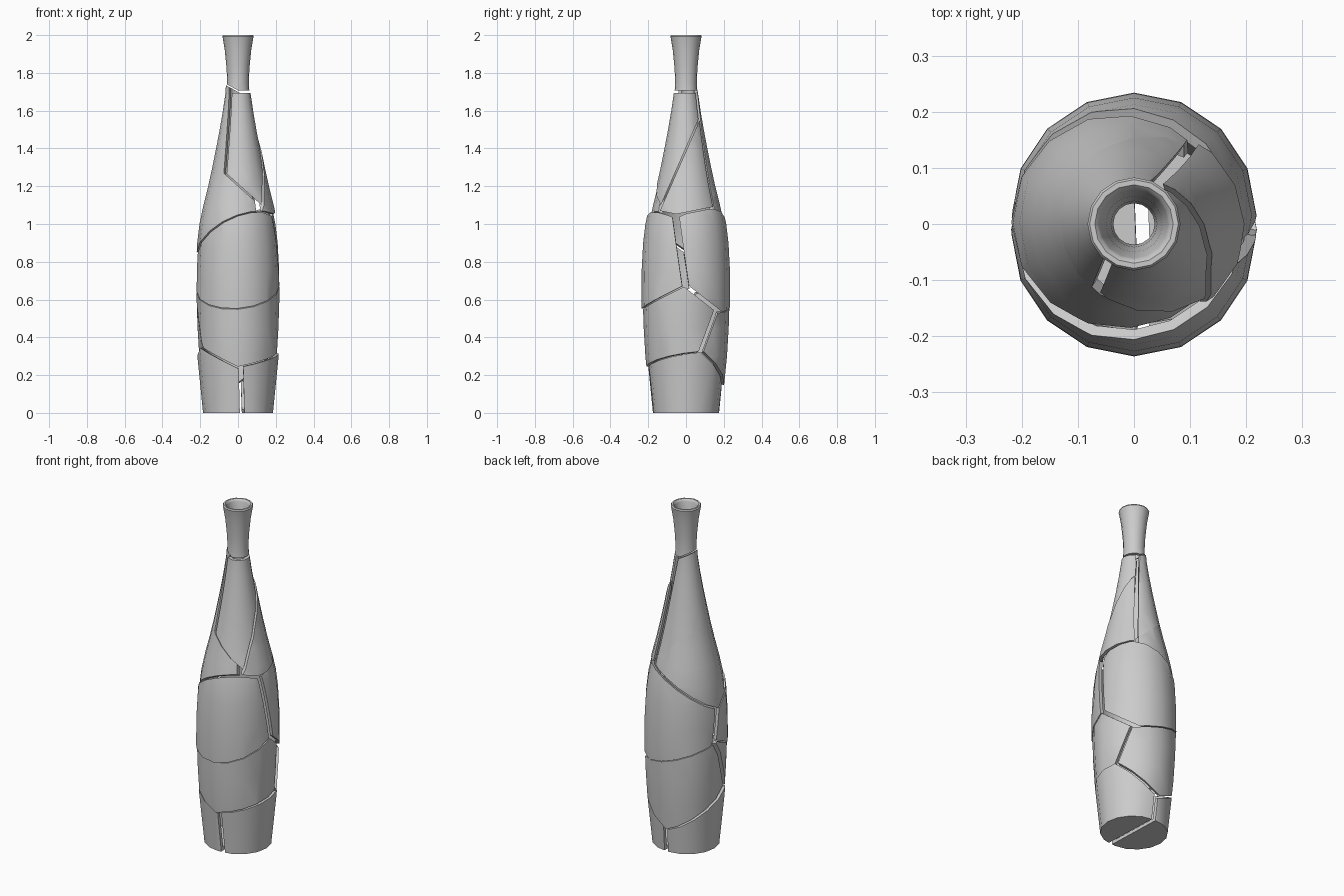
import bpy, bmesh, math
from mathutils import Vector

cube = bpy.data.objects.get("Cube")
if cube:
    bpy.data.objects.remove(cube, do_unlink=True)

clay = bpy.data.materials.new("grey_clay")
clay.use_nodes = True
GREY = (0.6, 0.6, 0.6, 1)
clay.diffuse_color = GREY
clay.node_tree.nodes["Principled BSDF"].inputs["Base Color"].default_value = GREY

# Bottle section: outer wall (radius, height), then the inner wall back down
OUTER = [(.175, 0), (.19, .15), (.205, .3), (.214, .45), (.219, .6), (.218, .75),
         (.21, .9), (.198, 1), (.177, 1.1), (.152, 1.2), (.13, 1.3), (.11, 1.4),
         (.091, 1.5), (.074, 1.6), (.061, 1.69), (.057, 1.75), (.061, 1.83),
         (.07, 1.92), (.081, 1.985)]
WALL = 0.02
SIDES = 16


def make_bottle():
    """Closed hollow bottle, lathed around z."""
    inner = [(r - WALL, max(z, WALL)) for r, z in reversed(OUTER)]
    lip = [(.083, 1.993), (.079, 2.0), (.07, 2.0), (.064, 1.994)]
    section = [(0, 0)] + OUTER + lip + inner + [(0, WALL)]
    bm = bmesh.new()
    verts = [bm.verts.new((r, 0, z)) for r, z in section]
    edges = [bm.edges.new(pair) for pair in zip(verts, verts[1:])]
    bmesh.ops.spin(bm, geom=verts + edges, cent=(0, 0, 0), axis=(0, 0, 1),
                   angle=math.tau, steps=SIDES, use_duplicate=False)
    bmesh.ops.remove_doubles(bm, verts=bm.verts, dist=1e-4)
    bmesh.ops.recalc_face_normals(bm, faces=bm.faces)
    return bm


# Crack planes, as z = c + ax + by, y = c + ax + bz or x = c + ay + bz
def level(c, a, b):
    return Vector((-a, -b, 1)), Vector((0, 0, c))


def across(c, a, b):
    return Vector((-a, 1, -b)), Vector((0, c, 0))


def along(c, a, b):
    return Vector((1, -a, -b)), Vector((c, 0, 0))


CRACKS = {
    "base_split": along(.015, -.04, -.03),
    "base_right_front": level(.273, .2, .15),
    "base_right_back": level(.245, .62, -.5),
    "base_left_front": level(.262, -.485, .1),
    "base_left_back": level(.235, -.346, -.51),
    "lower_split": across(-.161, .473, .46),
    "waist_front": level(.655, .07, .48),
    "waist_side": level(.67, 0, -.78),
    "waist_back": level(.597, -.25, -.19),
    "middle_split": across(.118, -.085, -.15),
    "chest_left": level(.934, .4, -.59),
    "chest_front": level(1.04, 0, -.2),
    "chest_right": level(1.06, 0, .2),
    "chest_back": level(.961, .555, .4),
    "shoulder_front": across(-.088, 1.6, .063),
    "shoulder_low": level(1.207, -.9, 0),
    "shoulder_right": along(.254, 0, -.14),
    "shoulder_slope": level(1.39, 0, 2.28),
    "neck_left": level(1.705, -.55, 0),
    "neck_flat": level(1.7, 0, 0),
}
GAP = {"neck_flat": .006, "shoulder_low": 0}

# Each shard: cracks it lies above (+) or below (-), and its small drift
SHARDS = {
    "neck": ("+neck_left +neck_flat", (0, 0, 0)),
    "shoulder_front_shard": ("-neck_flat -shoulder_front +shoulder_low +shoulder_slope",
                             (.006, -.004, 0)),
    "shoulder_back_shard": ("-neck_left +shoulder_front -shoulder_right +shoulder_low",
                            (-.006, .003, 0)),
    "shoulder_back_shard_foot": ("-shoulder_low -shoulder_right +chest_left +chest_back",
                                 (-.006, .003, 0)),
    "shoulder_right_shard": ("-shoulder_slope +shoulder_right +chest_front +chest_right",
                             (.012, 0, 0)),
    "middle_front_shard": ("+waist_front -middle_split -chest_left -chest_front",
                           (0, -.017, 0)),
    "middle_back_shard": ("+waist_side +waist_back +middle_split -chest_right -chest_back",
                          (0, .015, 0)),
    "lower_front_shard": ("+base_right_front +base_left_front -lower_split"
                          " -waist_front -waist_side", (0, -.01, 0)),
    "lower_back_shard": ("+base_right_back +base_left_back +lower_split -waist_back",
                         (0, .012, 0)),
    "base_right_shard": ("+base_split -base_right_front -base_right_back", (.01, 0, 0)),
    "base_left_shard": ("-base_split -base_left_front -base_left_back", (-.01, 0, 0)),
}


def make_shard(name, sides, drift):
    bm = bottle.copy()
    for token in sides.split():
        normal, point = CRACKS[token[1:]]
        outward = normal.normalized() * (-1 if token[0] == "+" else 1)
        point = point - outward * GAP.get(token[1:], .002)
        cut = bmesh.ops.bisect_plane(
            bm, geom=bm.verts[:] + bm.edges[:] + bm.faces[:], dist=1e-5,
            plane_co=point, plane_no=outward, clear_outer=True)
        rim = [e for e in cut["geom_cut"]
               if isinstance(e, bmesh.types.BMEdge) and e.is_boundary]
        if rim:
            bmesh.ops.triangle_fill(bm, edges=rim, use_beauty=True, normal=outward)
    bmesh.ops.dissolve_limit(bm, angle_limit=.002, verts=bm.verts, edges=bm.edges)
    bmesh.ops.recalc_face_normals(bm, faces=bm.faces)
    bmesh.ops.translate(bm, verts=bm.verts, vec=drift)
    mesh = bpy.data.meshes.new(name)
    bm.to_mesh(mesh)
    bm.free()
    mesh.materials.append(clay)
    mesh.shade_smooth()
    mesh.set_sharp_from_angle(angle=math.radians(32))
    bpy.context.collection.objects.link(bpy.data.objects.new(name, mesh))


bottle = make_bottle()
for shard, (sides, drift) in SHARDS.items():
    make_shard(shard, sides, drift)
bottle.free()
